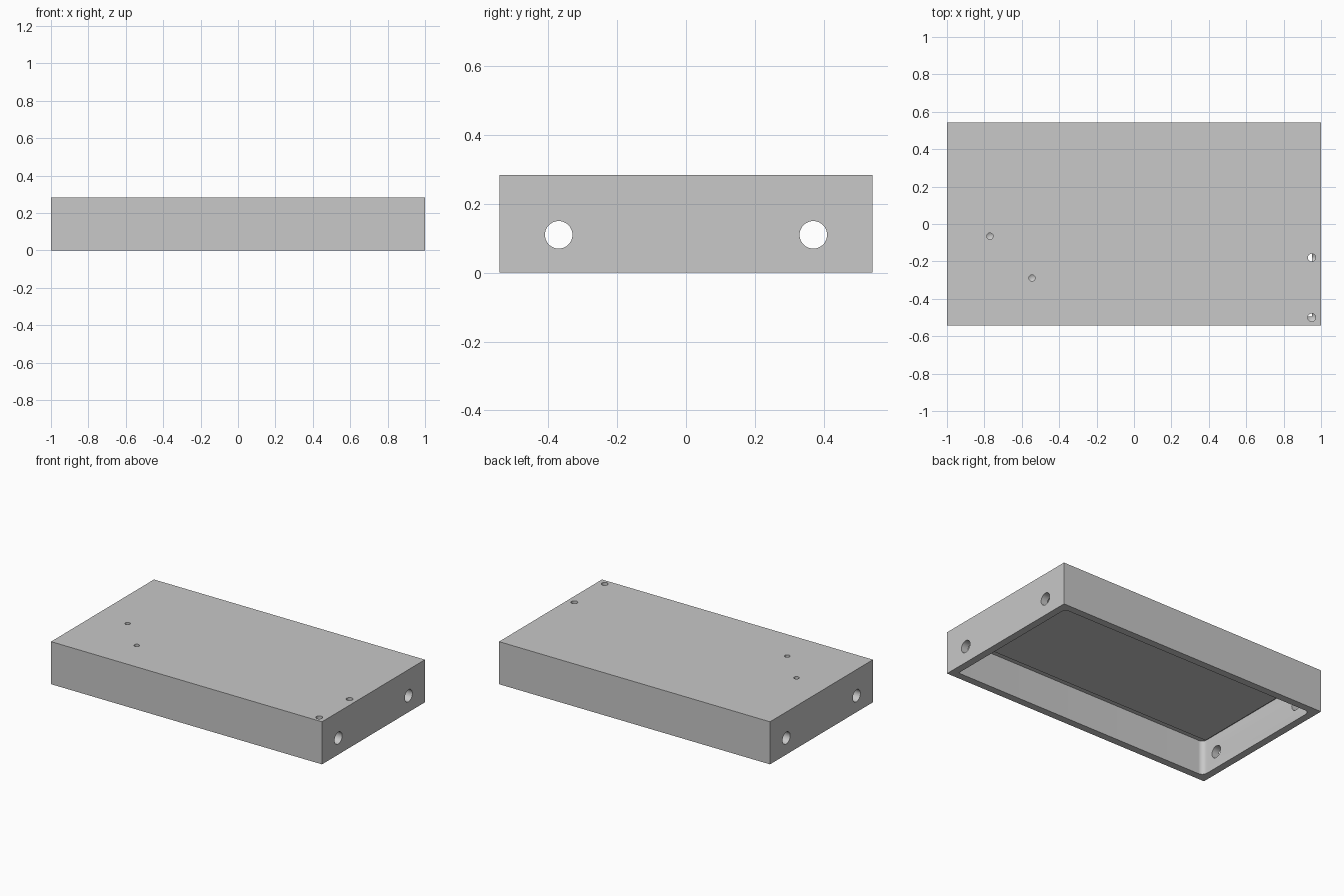
import bpy, bmesh
from math import radians
from mathutils import Matrix

cube = bpy.data.objects.get("Cube")
if cube:
    bpy.data.objects.remove(cube, do_unlink=True)

W, D, H = 2.0, 1.085, 0.284   # outer size
WALL, CEILING = 0.049, 0.229  # wall thickness, cavity height
PAD_LOW = 0.2                 # underside of the thickened centre

grey = bpy.data.materials.new("plain grey")
grey.use_nodes = True
colour = (0.58, 0.58, 0.58, 1)
grey.diffuse_color = colour
grey.node_tree.nodes["Principled BSDF"].inputs["Base Color"].default_value = colour


def add_object(name, bm):
    mesh = bpy.data.meshes.new(name)
    bm.to_mesh(mesh)
    bm.free()
    mesh.materials.append(grey)
    obj = bpy.data.objects.new(name, mesh)
    bpy.context.collection.objects.link(obj)
    return obj


def box(name, size, z_low, corner=0):
    bm = bmesh.new()
    bmesh.ops.create_cube(bm, size=1)
    bmesh.ops.scale(bm, vec=size, verts=bm.verts)
    bmesh.ops.translate(bm, vec=(0, 0, z_low + size[2] / 2), verts=bm.verts)
    if corner:
        # Round the upright edges, except the drilled front left one
        upright = [e for e in bm.edges
                   if abs(e.verts[0].co.z - e.verts[1].co.z) > size[2] / 2
                   and not (e.verts[0].co.x > 0 and e.verts[0].co.y < 0)]
        bmesh.ops.bevel(bm, geom=upright, offset=corner, segments=8,
                        profile=0.5, affect='EDGES')
    return add_object(name, bm)


def drill(name, centre, radius, length, sideways=False):
    bm = bmesh.new()
    bmesh.ops.create_cone(bm, cap_ends=True, segments=40, radius1=radius,
                          radius2=radius, depth=length)
    # Pointed drill tip
    bm.normal_update()
    tip = [f for f in bm.faces if f.normal.z < -0.9]
    bmesh.ops.poke(bm, faces=tip, offset=radius * 0.6)
    turn = Matrix.Rotation(radians(90 if sideways else 0), 4, 'Y')
    bmesh.ops.transform(bm, matrix=Matrix.Translation(centre) @ turn, verts=bm.verts)
    return add_object(name, bm)


def combine(target, tool, operation):
    tool.hide_render = True
    step = target.modifiers.new("combine", 'BOOLEAN')
    step.operation = operation
    step.solver = 'EXACT'
    step.object = tool
    bpy.context.view_layer.objects.active = target
    bpy.ops.object.modifier_apply(modifier=step.name)
    bpy.data.objects.remove(tool, do_unlink=True)


# Open-bottomed enclosure with a rounded cavity
enclosure = box("enclosure", (W, D, H), 0)
cavity = box("cavity_cutter", (W - 2 * WALL, D - 2 * WALL, CEILING + 0.1), -0.1, 0.035)
combine(enclosure, cavity, 'DIFFERENCE')

# Thickened centre under the top, inset from the walls
pad = box("centre_pad", (W - 2 * WALL - 0.07, D - 2 * WALL - 0.13, 0.05), PAD_LOW)
combine(enclosure, pad, 'UNION')

# Cable holes through both end walls
for y in (-0.37, 0.37):
    combine(enclosure, drill("cable_hole_cutter", (0, y, 0.11), 0.04, W + 0.2, True),
            'DIFFERENCE')

# Holes drilled from the top: two blind in the centre, two open at the end wall
for x, y, radius in ((-0.77, -0.065, 0.017), (-0.545, -0.289, 0.017),
                     (0.95, -0.18, 0.021), (0.95, -0.5, 0.021)):
    combine(enclosure, drill("top_hole_cutter", (x, y, H), radius, 0.13), 'DIFFERENCE')

bpy.ops.object.select_all(action='DESELECT')
bpy.context.view_layer.objects.active = enclosure
enclosure.select_set(True)
bpy.ops.object.shade_smooth_by_angle(angle=radians(30))
